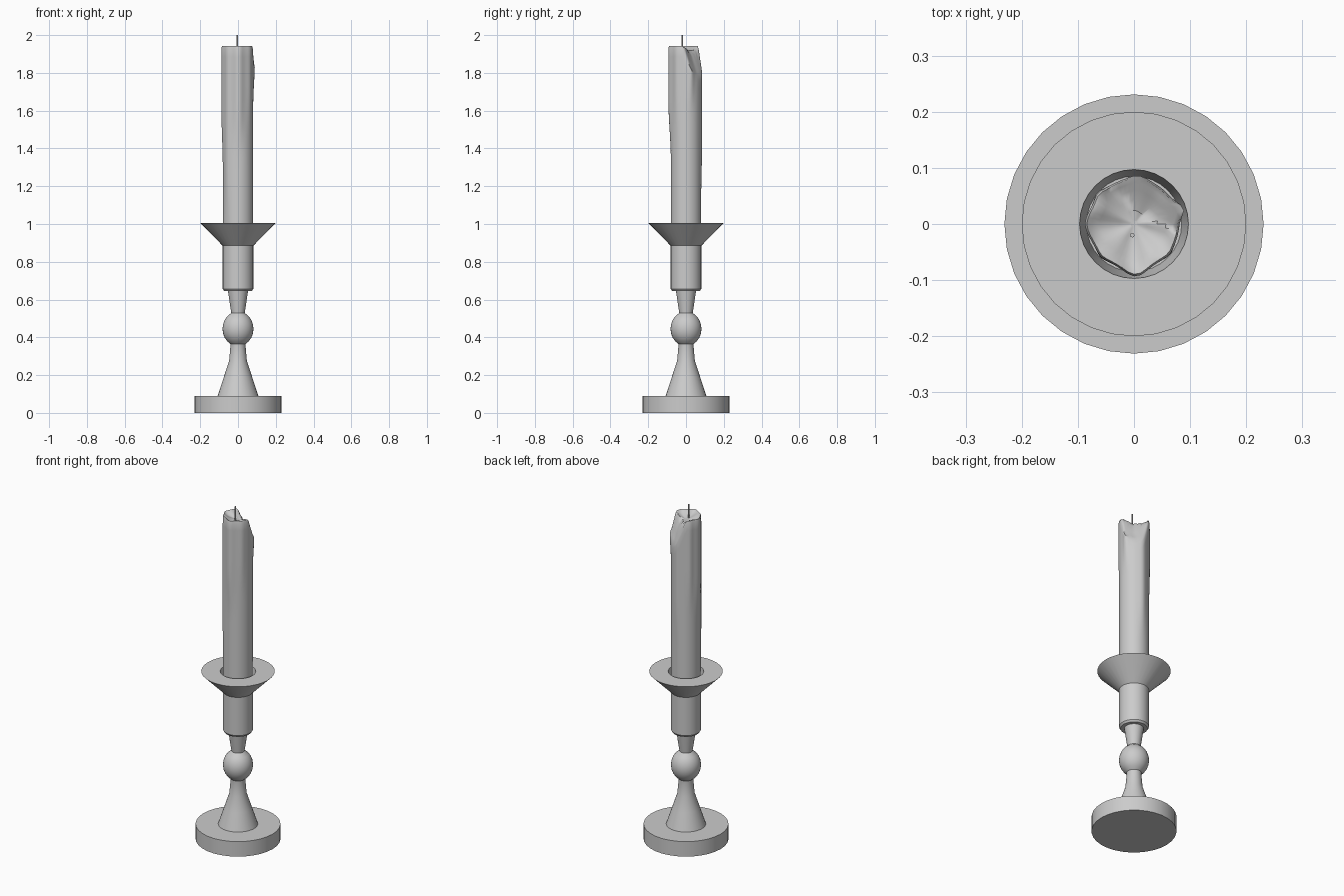
import bpy, bmesh, math

if "Cube" in bpy.data.objects:
    bpy.data.objects.remove(bpy.data.objects["Cube"])

def finish(name, bm, angle=35):
    bmesh.ops.recalc_face_normals(bm, faces=bm.faces)
    me = bpy.data.meshes.new(name)
    bm.to_mesh(me)
    bm.free()
    ob = bpy.data.objects.new(name, me)
    bpy.context.collection.objects.link(ob)
    bpy.ops.object.select_all(action='DESELECT')
    ob.select_set(True)
    bpy.context.view_layer.objects.active = ob
    bpy.ops.object.shade_smooth_by_angle(angle=math.radians(angle))
    return ob

def skin(name, rings, angle=35):
    """Bridge equal-length rings of points and cap both ends."""
    bm = bmesh.new()
    loops = [[bm.verts.new(p) for p in ring] for ring in rings]
    n = len(loops[0])
    for a, b in zip(loops, loops[1:]):
        for i in range(n):
            j = (i + 1) % n
            bm.faces.new((a[i], a[j], b[j], b[i]))
    bm.faces.new(loops[0][::-1])
    bm.faces.new(loops[-1])
    return finish(name, bm, angle)

def circle(r, z, n=32, cx=0, cy=0):
    return [(cx + r * math.cos(math.tau * i / n), cy + r * math.sin(math.tau * i / n), z)
            for i in range(n)]

# Turned holder: foot, flared stem, ball, neck, collar, drip pan and socket
foot = [(0.231, 0), (0.231, 0.09), (0.108, 0.09), (0.075, 0.19), (0.047, 0.275), (0.040, 0.355)]
ball = [(0.082 * math.cos(math.radians(a)), 0.445 + 0.092 * math.sin(math.radians(a)))
        for a in range(-60, 61, 15)]
upper = [(0.036, 0.53), (0.053, 0.645), (0.073, 0.645), (0.081, 0.656), (0.081, 0.885),
         (0.2, 1.005), (0.097, 1.005), (0.085, 0.9)]
skin("candle_holder", [circle(r, z) for r, z in foot + ball + upper])

# Wax drips: angle, angular width, bulge, start height, end height
DRIPS = [(18, 11, 0.013, 1.72, 1.85), (85, 14, 0.006, 1.30, 1.95),
         (140, 10, 0.006, 1.50, 1.90), (180, 16, 0.007, 1.45, 1.97),
         (225, 9, 0.004, 1.15, 1.90), (272, 15, 0.013, 1.50, 1.97),
         (320, 10, 0.004, 1.60, 1.90)]

def step(a, b, x):
    t = min(1, max(0, (x - a) / (b - a)))
    return t * t * (3 - 2 * t)

def wax_radius(deg, z):
    r = 0.0805
    for a, w, h, z0, z1 in DRIPS:
        d = (deg - a + 180) % 360 - 180
        r += h * math.exp(-(d / w) ** 2) * step(z0 - 0.15, z0 + 0.15, z) * (1 - step(z1, z1 + 0.1, z))
    return r

def wax_top(x, y):
    s = 0.55 * x + 0.85 * y - 0.03
    return 1.945 - 3.2 * max(0, s)

# Melted candle: wobbly side rings, slumped rim and shallow wax pool
N = 48
degs = [360 * i / N for i in range(N)]
rings = []
LEVELS = 22
for k in range(LEVELS + 1):
    ring = []
    for d in degs:
        c, s = math.cos(math.radians(d)), math.sin(math.radians(d))
        h = wax_top(0.084 * c, 0.084 * s) - 0.012
        z = 0.9 + (h - 0.9) * k / LEVELS
        r = wax_radius(d, z)
        ring.append((r * c, r * s, z))
    rings.append(ring)
rim = rings[-1]
for f in (0.96, 0.86, 0.7, 0.5, 0.28, 0.08):
    ring = []
    for d, (x, y, z) in zip(degs, rim):
        px, py = x * f, y * f
        wave = 0.006 * math.sin(math.radians(5 * d + 40)) * f
        ring.append((px, py, wax_top(px, py) - 0.028 * (1 - f ** 2) + wave * (f < 0.9)))
    rings.append(ring)
skin("candle", rings, 60)

# Wick
skin("wick", [circle(0.004, z, 8, -0.003, -0.02) for z in (1.89, 2.0)])
